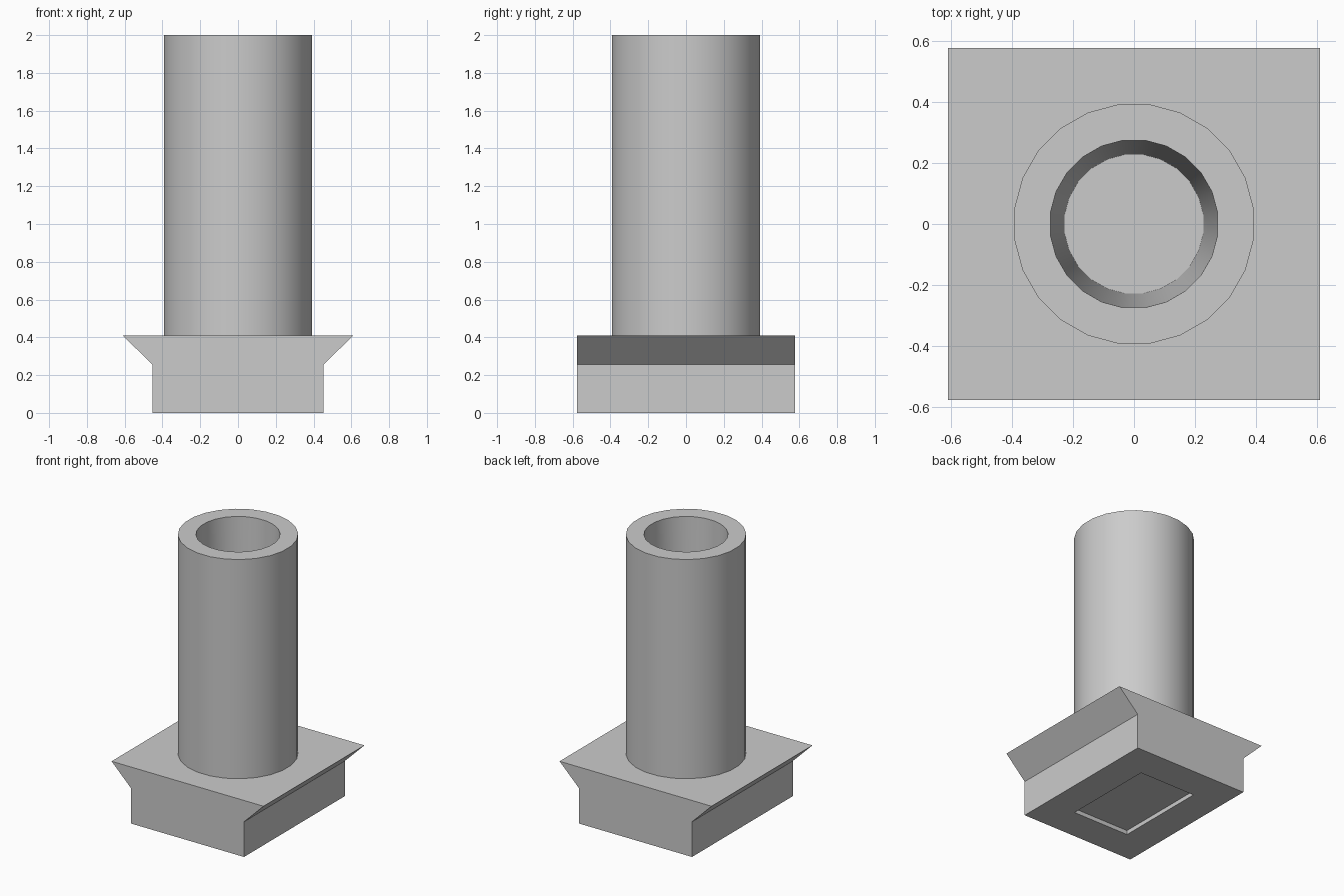
import bpy, bmesh, math

cube = bpy.data.objects.get("Cube")
if cube:
    bpy.data.objects.remove(cube, do_unlink=True)

grey = bpy.data.materials.new("plain grey")
grey.use_nodes = True
grey.diffuse_color = (0.6, 0.6, 0.6, 1)
grey.node_tree.nodes["Principled BSDF"].inputs["Base Color"].default_value = (0.6, 0.6, 0.6, 1)

TOP = 2.0
SHOULDER = 0.41
SIDES = 24


def make_object(name, bm):
    bmesh.ops.recalc_face_normals(bm, faces=bm.faces)
    mesh = bpy.data.meshes.new(name)
    bm.to_mesh(mesh)
    bm.free()
    mesh.materials.append(grey)
    obj = bpy.data.objects.new(name, mesh)
    bpy.context.collection.objects.link(obj)
    return obj


# Base: flared profile extruded from front to back
half = [(0.453, 0), (0.453, 0.255), (0.61, SHOULDER)]
profile = half + [(-x, z) for x, z in reversed(half)]
depth = 0.578
bm = bmesh.new()
front = bm.faces.new([bm.verts.new((x, -depth, z)) for x, z in profile])
moved = bmesh.ops.extrude_face_region(bm, geom=[front])["geom"]
bmesh.ops.translate(bm, vec=(0, 2 * depth, 0),
                    verts=[v for v in moved if isinstance(v, bmesh.types.BMVert)])
bmesh.ops.recalc_face_normals(bm, faces=bm.faces)

# Shallow rectangular recess in the underside
bottom = min(bm.faces, key=lambda f: f.calc_center_median().z)
bmesh.ops.inset_region(bm, faces=[bottom], thickness=0.2)
for v in bottom.verts:
    v.co.x = math.copysign(0.225, v.co.x)
    v.co.y = math.copysign(0.34, v.co.y)
pushed = bmesh.ops.extrude_discrete_faces(bm, faces=[bottom])["faces"][0]
bmesh.ops.translate(bm, vec=(0, 0, 0.03), verts=pushed.verts)
make_object("flared_base", bm)

# Tube: outer wall, rim and tapered bore
bm = bmesh.new()
rings = []
for radius, z in [(0.396, SHOULDER), (0.396, TOP), (0.277, TOP), (0.23, SHOULDER)]:
    angles = [2 * math.pi * (i + 0.5) / SIDES for i in range(SIDES)]
    rings.append([bm.verts.new((radius * math.cos(a), radius * math.sin(a), z))
                  for a in angles])
for lower, upper in zip(rings, rings[1:]):
    for i in range(SIDES):
        j = (i + 1) % SIDES
        bm.faces.new((lower[i], lower[j], upper[j], upper[i]))
tube = make_object("hollow_tube", bm)

# Smooth round walls with sharp rims
bpy.ops.object.select_all(action="DESELECT")
tube.select_set(True)
bpy.context.view_layer.objects.active = tube
bpy.ops.object.shade_smooth_by_angle(angle=math.radians(30))
